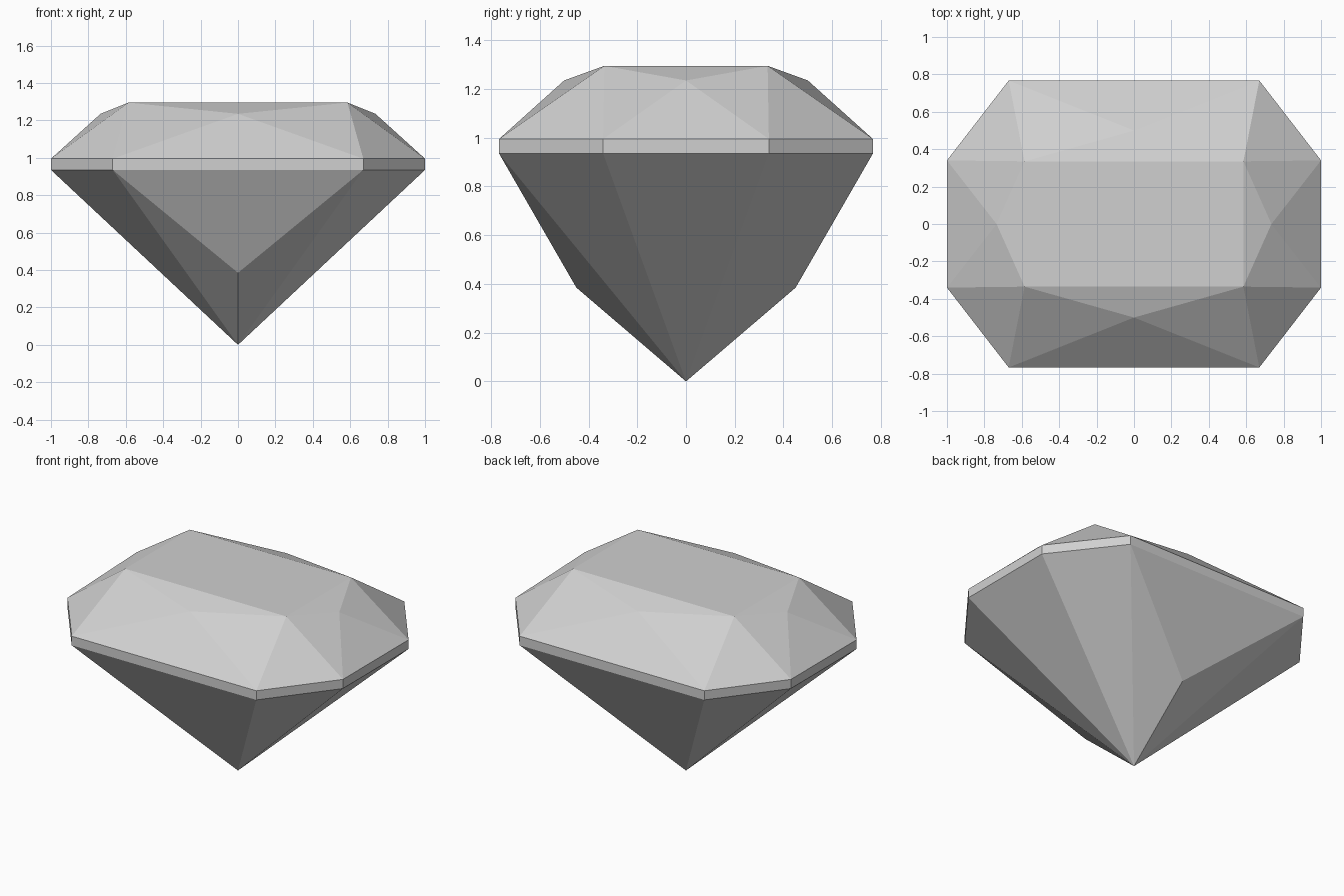
import bpy
import bmesh
from math import radians

cube = bpy.data.objects.get("Cube")
if cube:
    bpy.data.objects.remove(cube, do_unlink=True)

# Single pale grey stone colour
GREY = (0.63, 0.63, 0.63, 1.0)
stone = bpy.data.materials.new("pale_grey_stone")
stone.use_nodes = True
stone.diffuse_color = GREY
stone.node_tree.nodes["Principled BSDF"].inputs["Base Color"].default_value = GREY


def mirrored(x, y, z):
    """All distinct copies of a point across the two vertical symmetry planes."""
    return {(sx * x, sy * y, z) for sx in (1, -1) for sy in (1, -1)}


# Corner points of one quarter of the gem
corners = [
    (0.585, 0.335, 1.295),                       # table
    (0.0, 0.5, 1.235), (0.735, 0.0, 1.235),      # star facet tips
    (0.67, 0.767, 0.995), (1.0, 0.34, 0.995),    # girdle top
    (0.67, 0.767, 0.935), (1.0, 0.34, 0.935),    # girdle bottom
    (0.0, 0.45, 0.385),                          # pavilion break
    (0.0, 0.0, 0.0),                             # point
]

# The cut stone is convex, so its facets are the hull of the corners
bm = bmesh.new()
for corner in corners:
    for point in sorted(mirrored(*corner)):
        bm.verts.new(point)
bmesh.ops.remove_doubles(bm, verts=bm.verts, dist=0.0001)
bmesh.ops.convex_hull(bm, input=bm.verts)

# Merge coplanar triangles into single flat facets
bmesh.ops.dissolve_limit(bm, angle_limit=radians(0.5), verts=bm.verts, edges=bm.edges)
bmesh.ops.recalc_face_normals(bm, faces=bm.faces)

mesh = bpy.data.meshes.new("cut_gem")
bm.to_mesh(mesh)
bm.free()
mesh.materials.append(stone)
gem = bpy.data.objects.new("cut_gem", mesh)
bpy.context.scene.collection.objects.link(gem)
